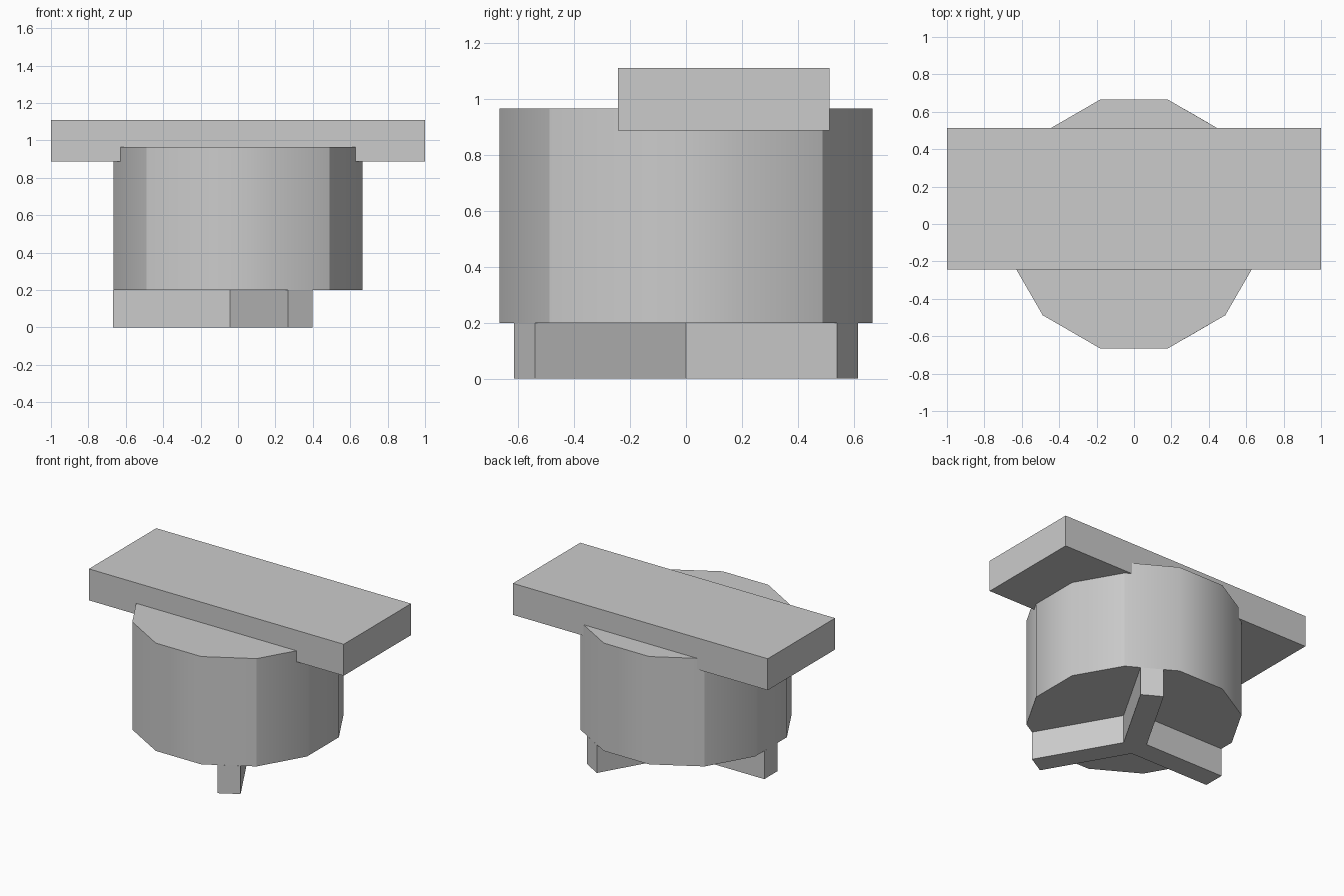
import bpy, bmesh
from math import cos, sin, pi, radians, sqrt, atan2, degrees

cube = bpy.data.objects.get("Cube")
if cube:
    bpy.data.objects.remove(cube, do_unlink=True)

GREY = (0.6, 0.6, 0.6, 1)
mat = bpy.data.materials.new("plain grey")
mat.use_nodes = True
mat.diffuse_color = GREY
mat.node_tree.nodes["Principled BSDF"].inputs["Base Color"].default_value = GREY


def prism(name, outline, z0, z1, smooth_sides=False):
    """Extrude a closed counter-clockwise outline from z0 up to z1."""
    bm = bmesh.new()
    base = bm.faces.new([bm.verts.new((x, y, z0)) for x, y in outline])
    top = bmesh.ops.extrude_face_region(bm, geom=[base], use_keep_orig=True)["geom"]
    for v in top:
        if isinstance(v, bmesh.types.BMVert):
            v.co.z = z1
    bmesh.ops.recalc_face_normals(bm, faces=bm.faces)
    if smooth_sides:
        for f in bm.faces:
            f.smooth = True
        # Rims and the four diagonal corners stay crisp
        for e in bm.edges:
            a, b = (v.co for v in e.verts)
            upright = abs(a.z - b.z) > 0.01
            e.smooth = upright and abs(abs(a.x) - abs(a.y)) > 0.01
    mesh = bpy.data.meshes.new(name)
    bm.to_mesh(mesh)
    bm.free()
    mesh.materials.append(mat)
    obj = bpy.data.objects.new(name, mesh)
    bpy.context.collection.objects.link(obj)
    return obj


# Twelve-sided body
RADIUS, SIDES = 0.69, 12
body = [(RADIUS * cos((i + 0.5) * 2 * pi / SIDES),
         RADIUS * sin((i + 0.5) * 2 * pi / SIDES)) for i in range(SIDES)]
prism("body", body, 0.2, 0.965, smooth_sides=True)

# Wide bar across the top, set toward the back
prism("top_bar", [(-1, -0.243), (1, -0.243), (1, 0.512), (-1, 0.512)], 0.887, 1.11)

# Three-armed drive key underneath
REACH, HALF = 0.667, 0.075
key = []
for k in range(3):
    a = radians(60 + 120 * k)
    for side in (-1, 1):
        key.append((REACH * cos(a) - side * HALF * sin(a),
                    REACH * sin(a) + side * HALF * cos(a)))
    notch = a + radians(60)
    key.append((2 * HALF / sqrt(3) * cos(notch), 2 * HALF / sqrt(3) * sin(notch)))
prism("drive_key", key, 0, 0.2)
